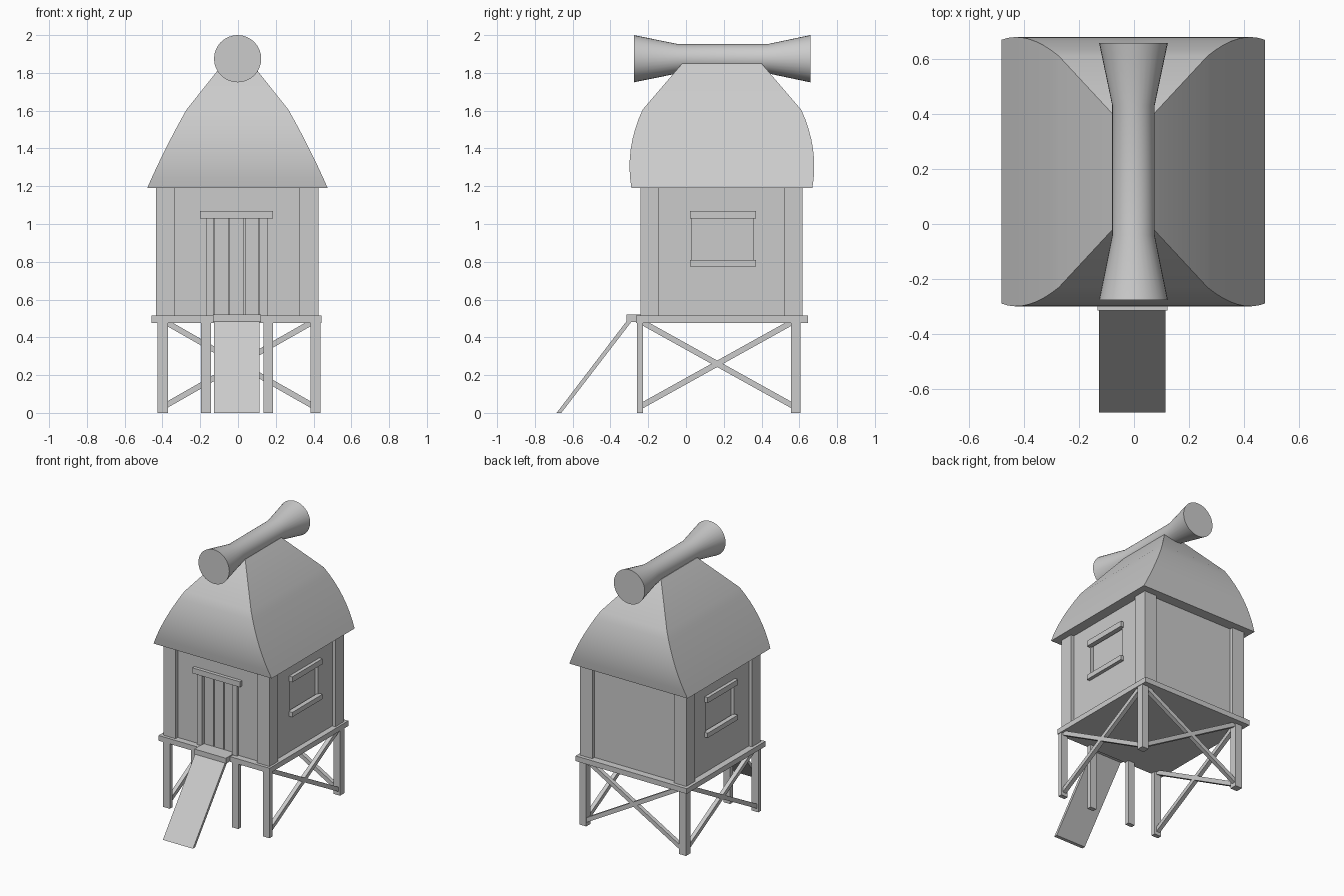
import bpy, bmesh, math
from mathutils import Vector, Matrix

if "Cube" in bpy.data.objects:
    bpy.data.objects.remove(bpy.data.objects["Cube"])

CX, CY = -0.005, 0.188      # hut centre in plan
H = 0.43                    # half width of the hut
INSET = 0.025               # wall panels sit behind the posts


def make(name, bm):
    bmesh.ops.recalc_face_normals(bm, faces=bm.faces[:])
    me = bpy.data.meshes.new(name)
    bm.to_mesh(me)
    bm.free()
    ob = bpy.data.objects.new(name, me)
    bpy.context.collection.objects.link(ob)
    return ob


def box(name, x, y, z):
    bm = bmesh.new()
    bmesh.ops.create_cube(bm, size=1)
    for v in bm.verts:
        v.co = [(a + b) / 2 + c * (b - a) for c, (a, b) in zip(v.co, (x, y, z))]
    return make(name, bm)


def loft(name, rings):
    bm = bmesh.new()
    rows = [[bm.verts.new(p) for p in r] for r in rings]
    n = len(rows[0])
    for a, b in zip(rows, rows[1:]):
        for i in range(n):
            j = (i + 1) % n
            bm.faces.new((a[i], a[j], b[j], b[i]))
    bm.faces.new(rows[0])
    bm.faces.new(rows[-1])
    return make(name, bm)


def smooth(ob):
    bpy.ops.object.select_all(action='DESELECT')
    ob.select_set(True)
    bpy.context.view_layer.objects.active = ob
    bpy.ops.object.shade_smooth_by_angle(angle=math.radians(30))


def beam(name, a, b, w, t):
    # w: height across the beam, t: horizontal thickness
    a, b = Vector(a), Vector(b)
    d = (b - a).normalized()
    side = d.cross(Vector((0, 0, 1))).normalized()
    up = side.cross(d)
    offs = [side * (i * t / 2) + up * (j * w / 2) for i, j in ((-1, -1), (1, -1), (1, 1), (-1, 1))]
    return loft(name, [[a + o for o in offs], [b + o for o in offs]])


# Walls with shallow window and door recesses
w = H - INSET
walls = box("walls", (CX - w, CX + w), (CY - w, CY + w), (0.5, 1.2))


def recess(name, x, y, z):
    cutter = box(name, x, y, z)
    cutter.hide_render = True
    cutter.display_type = 'WIRE'
    mod = walls.modifiers.new(name, 'BOOLEAN')
    mod.operation, mod.object, mod.solver = 'DIFFERENCE', cutter, 'EXACT'


for s, tag in ((-1, "left"), (1, "right")):
    face = CX + s * w
    recess(tag + "_window_cutter", (face - 0.025, face + 0.025), (0.03, 0.355), (0.79, 1.05))
    # Window boards above and below
    xs = sorted((face - s * 0.01, CX + s * H))
    for part, z in (("head", (1.03, 1.07)), ("sill", (0.775, 0.81))):
        box(f"{tag}_window_{part}", xs, (0.02, 0.37), z)

# Corner posts
for sx in (-1, 1):
    for sy in (-1, 1):
        px = sorted((CX + sx * H, CX + sx * (H - 0.1)))
        py = sorted((CY + sy * H, CY + sy * (H - 0.1)))
        box("corner_post", px, py, (0.5, 1.2))

# Door: recess, planks, jambs and lintel
fy = CY - H
recess("door_cutter", (-0.128, 0.115), (fy, fy + 0.045), (0.505, 1.05))
pw = 0.243 / 3
for i in range(3):
    x0 = -0.128 + i * pw
    box("door_plank", (x0 + 0.003, x0 + pw - 0.003), (fy + 0.032, fy + 0.055), (0.51, 1.04))
for x in ((-0.167, -0.128), (0.115, 0.157)):
    box("door_jamb", x, (fy + 0.008, fy + 0.04), (0.51, 1.035))
box("door_lintel", (-0.2, 0.185), (fy, fy + 0.04), (1.03, 1.07))

# Platform, doorstep and ramp
box("platform", (-0.457, 0.441), (-0.265, 0.645), (0.477, 0.515))
box("doorstep", (-0.133, 0.122), (-0.315, -0.2), (0.482, 0.522))
side = ((-0.685, 0), (-0.66, 0), (-0.287, 0.485), (-0.315, 0.485))
loft("ramp", [[(x, y, z) for y, z in side] for x in (-0.128, 0.115)])

# Legs
left, right = (-0.425, -0.37), (0.383, 0.437)
front, back = (-0.26, -0.228), (0.555, 0.607)
for x in (left, (-0.197, -0.143), (0.135, 0.185), right):
    box("front_leg", x, front, (0, 0.49))
for x in (left, right):
    box("back_leg", x, back, (0, 0.49))

# Cross braces on both sides and the back
for z0, z1 in ((0.035, 0.485), (0.485, 0.035)):
    for x in (-0.4, 0.41):
        beam("side_brace", (x, -0.24, z0), (x, 0.57, z1), 0.03, 0.03)
    beam("back_brace", (-0.39, 0.585, z0), (0.4, 0.585, z1), 0.03, 0.03)

# Bulging hipped roof: curved lower part, straight upper part
p0, p1, p2 = Vector((0.478, 0.479, 1.19)), Vector((0.386, 0.515, 1.40)), Vector((0.27, 0.42, 1.605))
rows = []
for i in range(9):
    t = i / 8
    rows.append(p0 * (1 - t) ** 2 + p1 * (2 * t * (1 - t)) + p2 * t * t)
rows.append(Vector((0.075, 0.21, 1.85)))
roof = loft("roof", [[(i * r.x - 0.003, j * r.y + 0.19, r.z)
                      for i, j in ((-1, -1), (1, -1), (1, 1), (-1, 1))] for r in rows])
smooth(roof)

# Ridge roll with flared ends
N = 32
profile = ((-0.276, 0.125), (-0.04, 0.077), (0.43, 0.077), (0.658, 0.125))
roll = loft("ridge_roll", [[(-0.002 + r * math.cos(k * math.tau / N), y, 1.875 + r * math.sin(k * math.tau / N))
                            for k in range(N)] for y, r in profile])
smooth(roll)
